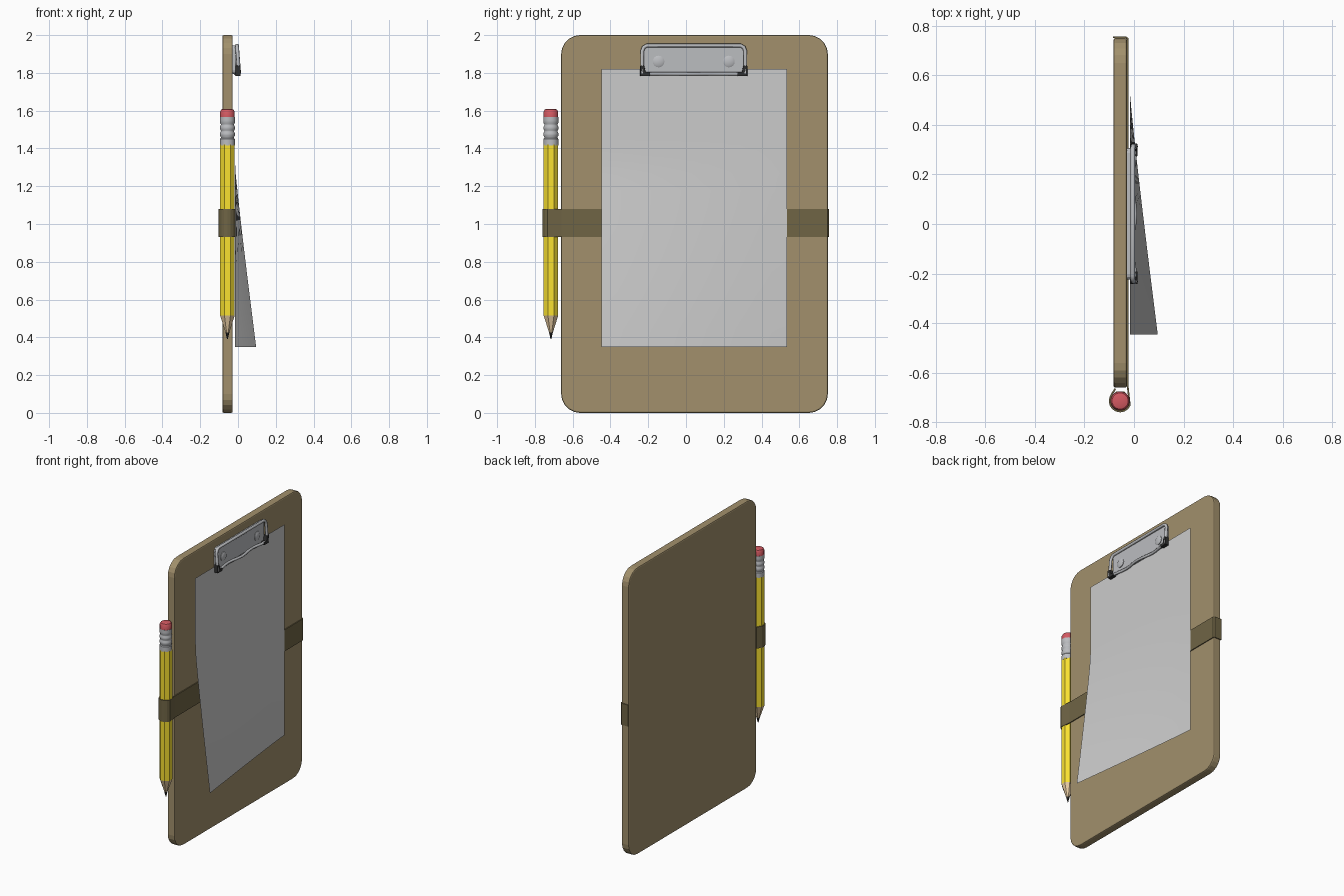
import bpy, bmesh
from math import sin, cos, pi, radians

if "Cube" in bpy.data.objects:
    bpy.data.objects.remove(bpy.data.objects["Cube"])

def mat(name, c):
    m = bpy.data.materials.new(name)
    m.diffuse_color = (*c, 1)
    m.use_nodes = True
    m.node_tree.nodes["Principled BSDF"].inputs["Base Color"].default_value = m.diffuse_color
    return m

BROWN = mat("brown board", (0.36, 0.28, 0.15))
DARK = mat("dark elastic", (0.16, 0.13, 0.06))
BLACK = mat("black", (0.03, 0.03, 0.03))
YELLOW = mat("yellow paint", (0.95, 0.75, 0.03))
WOOD = mat("bare wood", (0.8, 0.6, 0.36))
RED = mat("red rubber", (0.65, 0.1, 0.12))
METAL = mat("metal", (0.5, 0.51, 0.53))

def finish(name, bm, m=None, smooth=False):
    bmesh.ops.recalc_face_normals(bm, faces=bm.faces)
    me = bpy.data.meshes.new(name)
    bm.to_mesh(me)
    bm.free()
    ob = bpy.data.objects.new(name, me)
    bpy.context.collection.objects.link(ob)
    if m:
        me.materials.append(m)
    if smooth:
        bpy.context.view_layer.objects.active = ob
        ob.select_set(True)
        bpy.ops.object.shade_smooth_by_angle(angle=radians(35))
        ob.select_set(False)
    return ob

def rounded(y0, y1, z0, z1, r, n=5):
    pts = []
    for k, (cy, cz) in enumerate([(y1-r, z1-r), (y0+r, z1-r), (y0+r, z0+r), (y1-r, z0+r)]):
        for i in range(n + 1):
            a = pi/2 * (k + i/n)
            pts.append((cy + r*cos(a), cz + r*sin(a)))
    return pts

def slab(name, pts, x0, x1, m=None, bevel=0):
    bm = bmesh.new()
    f = bm.faces.new([bm.verts.new((x0, y, z)) for y, z in pts])
    ext = bmesh.ops.extrude_face_region(bm, geom=[f])
    for v in ext["geom"]:
        if isinstance(v, bmesh.types.BMVert):
            v.co.x = x1
    ob = finish(name, bm, m)
    if bevel:
        b = ob.modifiers.new("bevel", "BEVEL")
        b.width, b.segments = bevel, 2
    return ob

def lathe(name, cx, cy, prof, n, m, smooth=False):
    bm = bmesh.new()
    rings = [[bm.verts.new((cx + r*cos(2*pi*(i+.5)/n), cy + r*sin(2*pi*(i+.5)/n), z))
              for i in range(n)] for r, z in prof]
    for a, b in zip(rings, rings[1:]):
        for i in range(n):
            bm.faces.new((a[i], a[(i+1) % n], b[(i+1) % n], b[i]))
    bm.faces.new(rings[0])
    bm.faces.new(rings[-1])
    return finish(name, bm, m, smooth)

def wire(name, pts, r, m):
    cu = bpy.data.curves.new(name, "CURVE")
    cu.dimensions = "3D"
    cu.bevel_depth, cu.bevel_resolution, cu.use_fill_caps = r, 2, True
    s = cu.splines.new("POLY")
    s.points.add(len(pts) - 1)
    for p, q in zip(s.points, pts):
        p.co = (*q, 1)
    ob = bpy.data.objects.new(name, cu)
    bpy.context.collection.objects.link(ob)
    cu.materials.append(m)

# board
slab("board", rounded(-0.661, 0.751, 0, 2, 0.1), -0.083, -0.028, BROWN, 0.008)

# paper with its lower left corner lifted
bm = bmesh.new()
N, M = 12, 16
grid = []
for j in range(M + 1):
    z = 1.82 - 1.47*j/M
    s = max(0, (1.32 - z)/0.97)
    grid.append([bm.verts.new((-0.017 + 0.113 * s**1.1 * (1 - i/N)**1.1,
                               -0.447 + 0.982*i/N, z)) for i in range(N + 1)])
for j in range(M):
    for i in range(N):
        bm.faces.new((grid[j][i], grid[j+1][i], grid[j+1][i+1], grid[j][i+1]))
finish("paper", bm, None, True)

# pencil
PX, PY = -0.056, -0.715
R = 0.0415
lathe("pencil_lead", PX, PY, [(0.002, 0.39), (0.011, 0.425)], 8, BLACK)
lathe("pencil_point", PX, PY, [(0.011, 0.425), (R, 0.515)], 8, WOOD)
lathe("pencil_body", PX, PY, [(R, 0.515), (R, 1.42)], 8, YELLOW)
ferrule = [(0.04, 1.415), (0.04, 1.45)]
for k in range(3):
    z = 1.455 + k*0.034
    ferrule += [(0.036, z), (0.036, z + 0.006), (0.04, z + 0.012), (0.04, z + 0.026)]
ferrule.append((0.04, 1.567))
lathe("pencil_ferrule", PX, PY, ferrule, 16, METAL, True)
lathe("pencil_eraser", PX, PY, [(0.039, 1.565), (0.039, 1.595), (0.033, 1.606), (0.02, 1.61)], 16, RED, True)

# elastic strap: across the board, round the edge and round the pencil
path = [(-0.084, 0.754), (-0.032, 0.754), (-0.025, 0.748), (-0.025, -0.66)]
for i in range(9):
    a = radians(22.5 + 45*i/2 + 0)
    path.append((PX + 0.0425*cos(a), PY - 0.0425*sin(a)))
path += [(-0.088, -0.685), (-0.075, -0.665)]
bm = bmesh.new()
cols = [(bm.verts.new((x, y, 0.93)), bm.verts.new((x, y, 1.08))) for x, y in path]
for a, b in zip(cols, cols[1:]):
    bm.faces.new((a[0], b[0], b[1], a[1]))
strap = finish("strap", bm, DARK)
s = strap.modifiers.new("thickness", "SOLIDIFY")
s.thickness, s.offset = 0.007, 0

# clip plate and its raised frame
CY = 0.041
slab("clip_plate", rounded(CY-0.265, CY+0.265, 1.795, 1.945, 0.02, 3), -0.029, -0.012, METAL, 0.003)
half = [(0.006, 0.273, 1.795), (-0.003, 0.273, 1.915), (-0.005, 0.265, 1.935), (-0.005, 0.248, 1.945)]
wire("clip_frame", [(x, CY - y, z) for x, y, z in half] +
     [(x, CY + y, z) for x, y, z in reversed(half)], 0.010, METAL)

# clip jaw with a waved lip
wire("clip_jaw", [(-0.004 + 0.008*cos(4*pi*t/16), CY - 0.26 + 0.52*t/16, 1.795) for t in range(17)], 0.009, METAL)

# rivets and black jaw ends
for side, sg in (("left", -1), ("right", 1)):
    bm = bmesh.new()
    y = CY + sg*0.186
    rings = [[bm.verts.new((x, y + r*cos(2*pi*i/16), 1.86 + r*sin(2*pi*i/16))) for i in range(16)]
             for r, x in [(0.031, -0.014), (0.031, -0.008), (0.022, -0.003)]]
    for a, b in zip(rings, rings[1:]):
        for i in range(16):
            bm.faces.new((a[i], a[(i+1) % 16], b[(i+1) % 16], b[i]))
    bm.faces.new(rings[-1])
    finish("rivet_" + side, bm, METAL, True)
    pts = [(0.284, 1.783), (0.284, 1.838), (0.262, 1.838), (0.255, 1.803), (0.232, 1.803), (0.232, 1.783)]
    slab("jaw_end_" + side, [(CY + sg*a, z) for a, z in pts], -0.014, 0.014, BLACK, 0.003)
